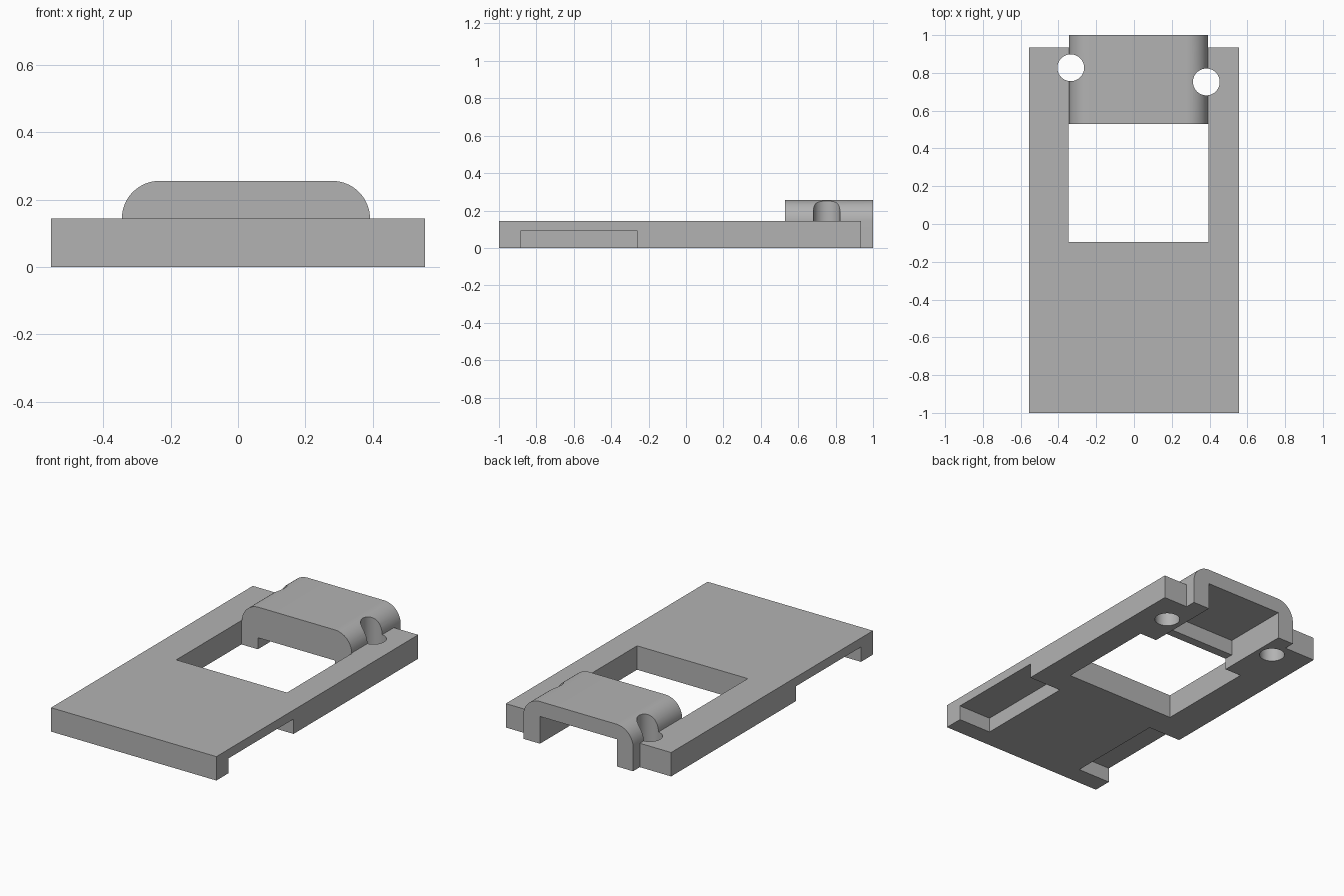
import bpy, bmesh, math
from mathutils import Vector

if "Cube" in bpy.data.objects:
    bpy.data.objects.remove(bpy.data.objects["Cube"])

grey = bpy.data.materials.new("plain_grey")
grey.diffuse_color = (0.45, 0.45, 0.45, 1)
grey.use_nodes = True
grey.node_tree.nodes["Principled BSDF"].inputs["Base Color"].default_value = grey.diffuse_color


def prism(name, points, offset):
    """Extrude a closed 3D outline along an offset vector."""
    bm = bmesh.new()
    face = bm.faces.new([bm.verts.new(p) for p in points])
    ext = bmesh.ops.extrude_face_region(bm, geom=[face])
    verts = [g for g in ext["geom"] if isinstance(g, bmesh.types.BMVert)]
    bmesh.ops.translate(bm, verts=verts, vec=Vector(offset))
    bmesh.ops.recalc_face_normals(bm, faces=bm.faces)
    mesh = bpy.data.meshes.new(name)
    bm.to_mesh(mesh)
    bm.free()
    obj = bpy.data.objects.new(name, mesh)
    bpy.context.collection.objects.link(obj)
    mesh.materials.append(grey)
    return obj


def box(name, x0, x1, y0, y1, z0, z1):
    return prism(name, [(x0, y0, z0), (x1, y0, z0), (x1, y1, z0), (x0, y1, z0)],
                 (0, 0, z1 - z0))


def combine(target, tool, operation):
    """Apply a boolean and remove the tool object."""
    mod = target.modifiers.new(operation, 'BOOLEAN')
    mod.object, mod.operation, mod.solver = tool, operation, 'EXACT'
    bpy.context.view_layer.objects.active = target
    bpy.ops.object.modifier_apply(modifier=mod.name)
    bpy.data.objects.remove(tool)


# Flat base plate (runs below the floor, trimmed later)
body = box("bracket_body", -0.555, 0.555, -1, 0.935, -0.1, 0.145)

# Raised hood with rounded shoulders
left, right, top, r = -0.345, 0.392, 0.256, 0.112
outline = [(left, 0.4, -0.2), (right, 0.4, -0.2)]
for cx, start in ((right - r, 0), (left + r, 90)):
    for i in range(17):
        a = math.radians(start + 90 * i / 16)
        outline.append((cx + r * math.cos(a), 0.4, top - r + r * math.sin(a)))
combine(body, prism("hood", outline, (0, 0.6, 0)), 'UNION')

# Window in front of the hood
combine(body, box("window_cutter", -0.348, 0.395, -0.095, 0.53, -0.4, 0.6), 'DIFFERENCE')

# Hollow under the hood, open at the back, leaving a short front lip
hollow = [(0.45, -0.3), (1.2, -0.3), (1.2, 0.165), (0.585, 0.165), (0.585, 0.07), (0.45, 0.07)]
combine(body, prism("hollow_cutter", [(-0.238, y, z) for y, z in hollow], (0.518, 0, 0)),
        'DIFFERENCE')

# Side grip recesses in the underside
for s in (-1, 1):
    x0, x1 = sorted((s * 0.335, s * 0.8))
    combine(body, box("recess_cutter", x0, x1, -0.885, -0.26, -0.3, 0.09), 'DIFFERENCE')

# Two staggered screw holes
for cx, cy in ((-0.335, 0.827), (0.383, 0.752)):
    ring = [(cx + 0.071 * math.cos(math.tau * i / 48),
             cy + 0.071 * math.sin(math.tau * i / 48), -0.4) for i in range(48)]
    combine(body, prism("hole_cutter", ring, (0, 0, 1)), 'DIFFERENCE')

# Trim everything level with the floor
combine(body, box("floor_cutter", -2, 2, -2, 2, -1, 0), 'DIFFERENCE')

body.select_set(True)
bpy.context.view_layer.objects.active = body
bpy.ops.object.shade_smooth_by_angle(angle=math.radians(30))
